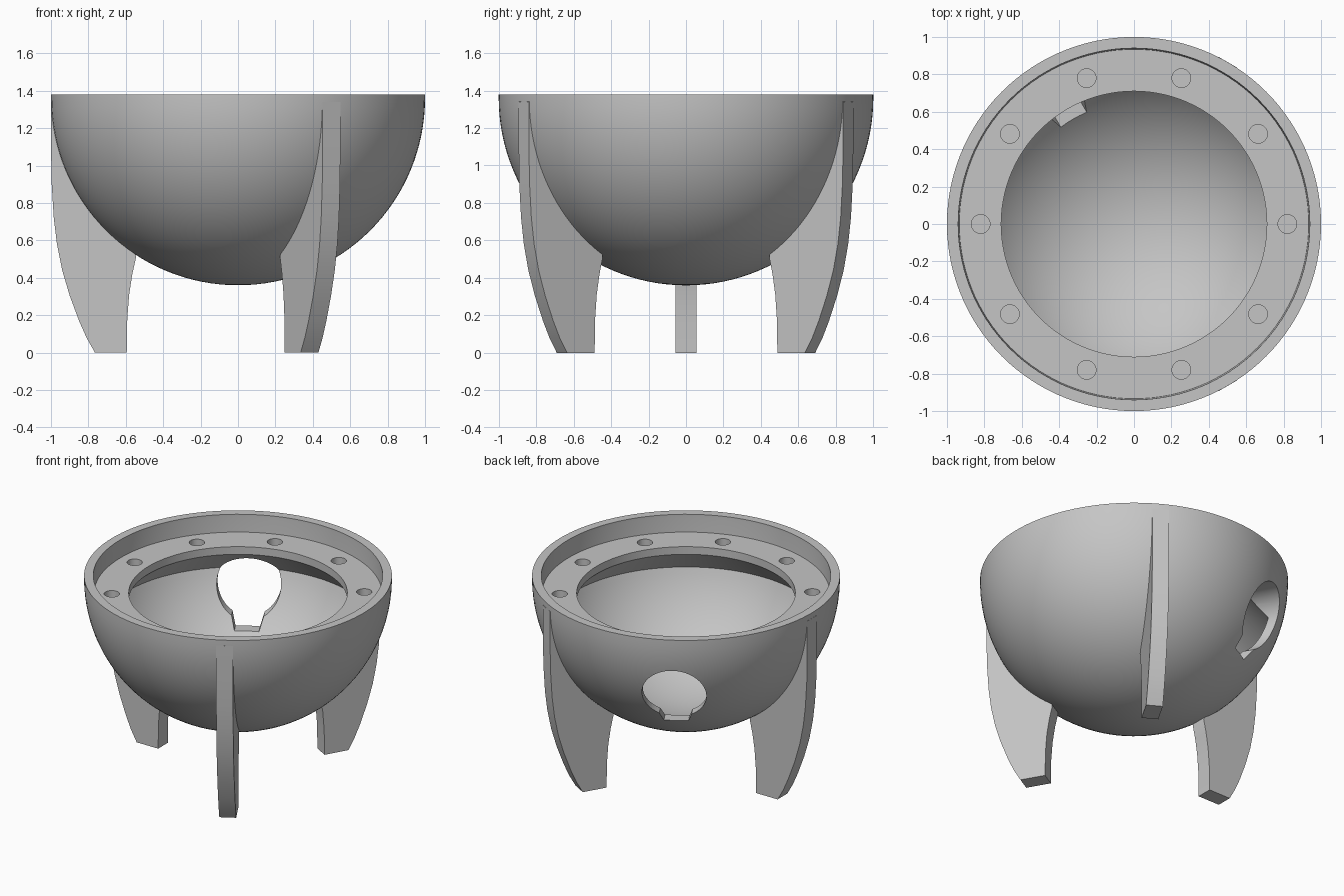
import bpy, bmesh
from math import sin, cos, pi, radians
from mathutils import Matrix, Vector

if "Cube" in bpy.data.objects:
    bpy.data.objects.remove(bpy.data.objects["Cube"], do_unlink=True)

CENTRE_Z = 1.36      # centre of the spherical bowl
RIM_Z = 1.38
LEDGE_Z = 1.255

grey = bpy.data.materials.new("plain grey")
grey.use_nodes = True
colour = (0.56, 0.56, 0.56, 1)
grey.diffuse_color = colour
grey.node_tree.nodes["Principled BSDF"].inputs["Base Color"].default_value = colour


def make_object(name, bm):
    bmesh.ops.recalc_face_normals(bm, faces=bm.faces)
    mesh = bpy.data.meshes.new(name)
    bm.to_mesh(mesh)
    bm.free()
    mesh.materials.append(grey)
    obj = bpy.data.objects.new(name, mesh)
    bpy.context.collection.objects.link(obj)
    return obj


def arc(radius, start, end, steps):
    """Points (r, z) on the bowl sphere, angles measured below the horizontal."""
    angles = [radians(start + (end - start) * i / steps) for i in range(steps + 1)]
    return [(radius * cos(a), CENTRE_Z - radius * sin(a)) for a in angles]


def prism(name, outline, direction):
    """Extrude a closed 3D outline along a direction."""
    bm = bmesh.new()
    face = bm.faces.new([bm.verts.new(p) for p in outline])
    moved = bmesh.ops.extrude_face_region(bm, geom=[face])["geom"]
    verts = [g for g in moved if isinstance(g, bmesh.types.BMVert)]
    bmesh.ops.translate(bm, vec=direction, verts=verts)
    return make_object(name, bm)


def smooth(obj):
    bpy.ops.object.select_all(action='DESELECT')
    obj.select_set(True)
    bpy.context.view_layer.objects.active = obj
    bpy.ops.object.shade_smooth_by_angle(angle=radians(25))


def cut(obj, cutter):
    mod = obj.modifiers.new("cut", 'BOOLEAN')
    mod.operation = 'DIFFERENCE'
    mod.solver = 'EXACT'
    mod.object = cutter
    bpy.context.view_layer.objects.active = obj
    bpy.ops.object.modifier_apply(modifier=mod.name)
    bpy.data.objects.remove(cutter, do_unlink=True)


# Bowl: revolved shell with an inner ledge carried by a sloped underside
profile = arc(1.0, 90, 0, 32)
profile += [(1.0, RIM_Z), (0.94, RIM_Z), (0.94, CENTRE_Z), (0.934, LEDGE_Z),
            (0.71, LEDGE_Z), (0.71, 1.2)]
profile += arc(0.94, 20.55, 90, 28)
bm = bmesh.new()
verts = [bm.verts.new((r, 0, z)) for r, z in profile]
edges = [bm.edges.new(pair) for pair in zip(verts, verts[1:])]
bmesh.ops.spin(bm, geom=verts + edges, cent=(0, 0, 0), axis=(0, 0, 1),
               angle=2 * pi, steps=120)
bmesh.ops.remove_doubles(bm, verts=bm.verts, dist=0.0005)
bowl = make_object("bowl", bm)

# Ten blind screw holes in the ledge
bm = bmesh.new()
for i in range(10):
    a = 2 * pi * i / 10
    place = Matrix.Translation((0.82 * cos(a), 0.82 * sin(a), LEDGE_Z))
    bmesh.ops.create_cone(bm, cap_ends=True, segments=32, radius1=0.05,
                          radius2=0.05, depth=0.19, matrix=place)
cut(bowl, make_object("screw_hole_cutter", bm))

# Round opening with a tapered slot below, cut radially through the back wall
out = Vector((cos(radians(120)), sin(radians(120)), 0))
side = Vector((-out.y, out.x, 0))
shape = [(0.21 * cos(radians(t)), 0.94 + 0.21 * sin(radians(t)))
         for t in range(-60, 241, 6)]
shape += [(-0.08, 0.68), (0.08, 0.68)]
outline = [out * 0.45 + side * s + Vector((0, 0, z)) for s, z in shape]
cut(bowl, prism("opening_cutter", outline, out * 0.8))
smooth(bowl)

# Three curved plate legs, their inner edge hidden within the bowl wall
outer_edge = [(0.765, 0), (0.81, 0.08), (0.85, 0.17), (0.9, 0.305), (0.94, 0.44),
              (0.968, 0.58), (0.985, 0.72), (0.996, 0.9), (1.0, 1.1), (1.0, 1.34)]
inner_edge = [(0.545, 0.51), (0.565, 0.42), (0.582, 0.31), (0.592, 0.18), (0.595, 0)]
leg_profile = outer_edge + arc(0.97, 1, 55, 20) + inner_edge
for name, angle in (("right_leg", 180), ("front_leg", -60), ("back_leg", 60)):
    out = Vector((cos(radians(angle)), sin(radians(angle)), 0))
    side = Vector((-out.y, out.x, 0))
    outline = [out * r - side * 0.055 + Vector((0, 0, z)) for r, z in leg_profile]
    smooth(prism(name, outline, side * 0.11))
